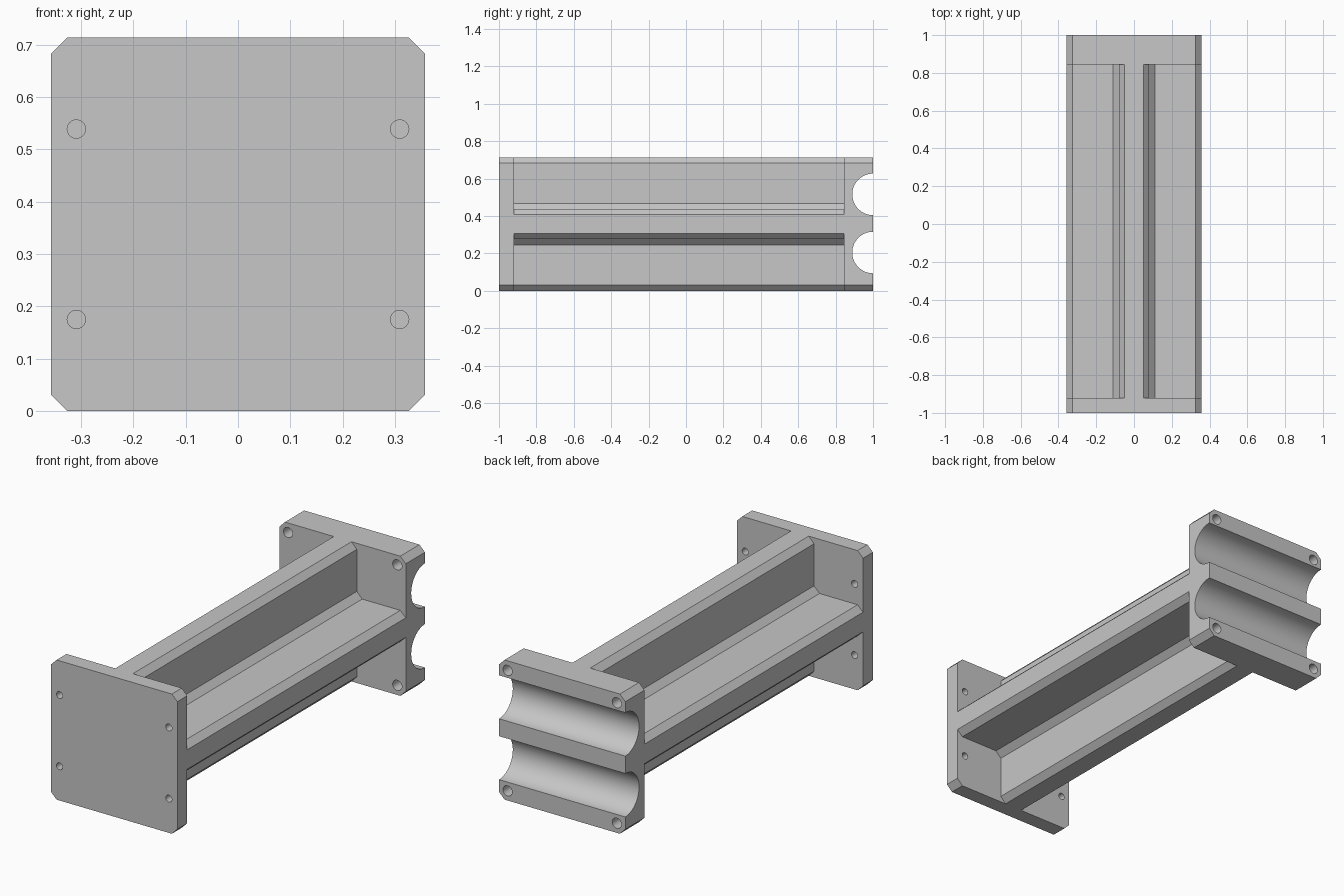
import bpy, bmesh, math
from mathutils import Matrix, Vector

if "Cube" in bpy.data.objects:
    bpy.data.objects.remove(bpy.data.objects["Cube"], do_unlink=True)

HALF = 0.357          # half the width and height of the section
MID = HALF            # height of the long axis
CH = 0.031            # chamfer size

grey = bpy.data.materials.new("plain grey")
grey.use_nodes = True
colour = (0.57, 0.57, 0.57, 1)
grey.diffuse_color = colour
grey.node_tree.nodes["Principled BSDF"].inputs["Base Color"].default_value = colour


def make_object(name, bm):
    bmesh.ops.recalc_face_normals(bm, faces=bm.faces)
    mesh = bpy.data.meshes.new(name)
    bm.to_mesh(mesh)
    bm.free()
    mesh.materials.append(grey)
    ob = bpy.data.objects.new(name, mesh)
    bpy.context.collection.objects.link(ob)
    return ob


def extrude_section(name, quarter, y0, y1):
    """Turn a quarter outline four times about the long axis and extrude it along y."""
    bm = bmesh.new()
    verts = []
    for k in range(4):
        turn = Matrix.Rotation(k * math.pi / 2, 2)
        for p in quarter:
            x, z = turn @ Vector(p)
            verts.append(bm.verts.new((x, y0, MID + z)))
    face = bm.faces.new(verts)
    new = bmesh.ops.extrude_face_region(bm, geom=[face])["geom"]
    bmesh.ops.translate(bm, vec=(0, y1 - y0, 0),
                        verts=[v for v in new if isinstance(v, bmesh.types.BMVert)])
    return make_object(name, bm)


def add_cylinder(bm, centre, radius, length, axis, sides):
    turn = Matrix.Rotation(math.pi / 2, 4, axis)
    bmesh.ops.create_cone(bm, cap_ends=True, segments=sides, radius1=radius,
                          radius2=radius, depth=length,
                          matrix=Matrix.Translation(centre) @ turn)


def cut(ob, bm):
    """Subtract the cylinders in bm from the object, then shade it."""
    cutter = make_object("cutter", bm)
    cutter.hide_render = True
    mod = ob.modifiers.new("cut", 'BOOLEAN')
    mod.operation = 'DIFFERENCE'
    mod.solver = 'EXACT'
    mod.object = cutter
    bpy.ops.object.select_all(action='DESELECT')
    ob.select_set(True)
    bpy.context.view_layer.objects.active = ob
    bpy.ops.object.modifier_apply(modifier=mod.name)
    bpy.data.objects.remove(cutter, do_unlink=True)
    bpy.ops.object.shade_smooth_by_angle(angle=math.radians(30))


def add_bolt_holes(bm, y, dx, dz, radius):
    for sx in (-1, 1):
        for sz in (-1, 1):
            add_cylinder(bm, (sx * dx, y, MID + sz * dz), radius, 0.4, 'X', 32)


# Cross-shaped beam: chamfered arm tips and chamfered inner corners
TIP, WALL, ROOT = 0.05, 0.08, 0.111
extrude_section("cross_beam", [(HALF, -TIP), (HALF, TIP), (HALF - CH, WALL),
                               (ROOT, WALL), (WALL, ROOT), (WALL, HALF - CH)],
                -0.92, 0.845)

# End plates with chamfered corners
octagon = [(HALF, CH - HALF), (HALF, HALF - CH)]
front_plate = extrude_section("front_plate", octagon, -1, -0.92)
back_plate = extrude_section("back_plate", octagon, 0.845, 1)

# Small bolt holes in the front plate
bm = bmesh.new()
add_bolt_holes(bm, -0.96, 0.309, 0.182, 0.0175)
cut(front_plate, bm)

# Larger corner holes and two half-round channels in the back plate
bm = bmesh.new()
add_bolt_holes(bm, 0.92, 0.309, 0.308, 0.026)
for z in (0.205, 0.516):
    add_cylinder(bm, (0, 1, z), 0.111, 1, 'Y', 64)
cut(back_plate, bm)
